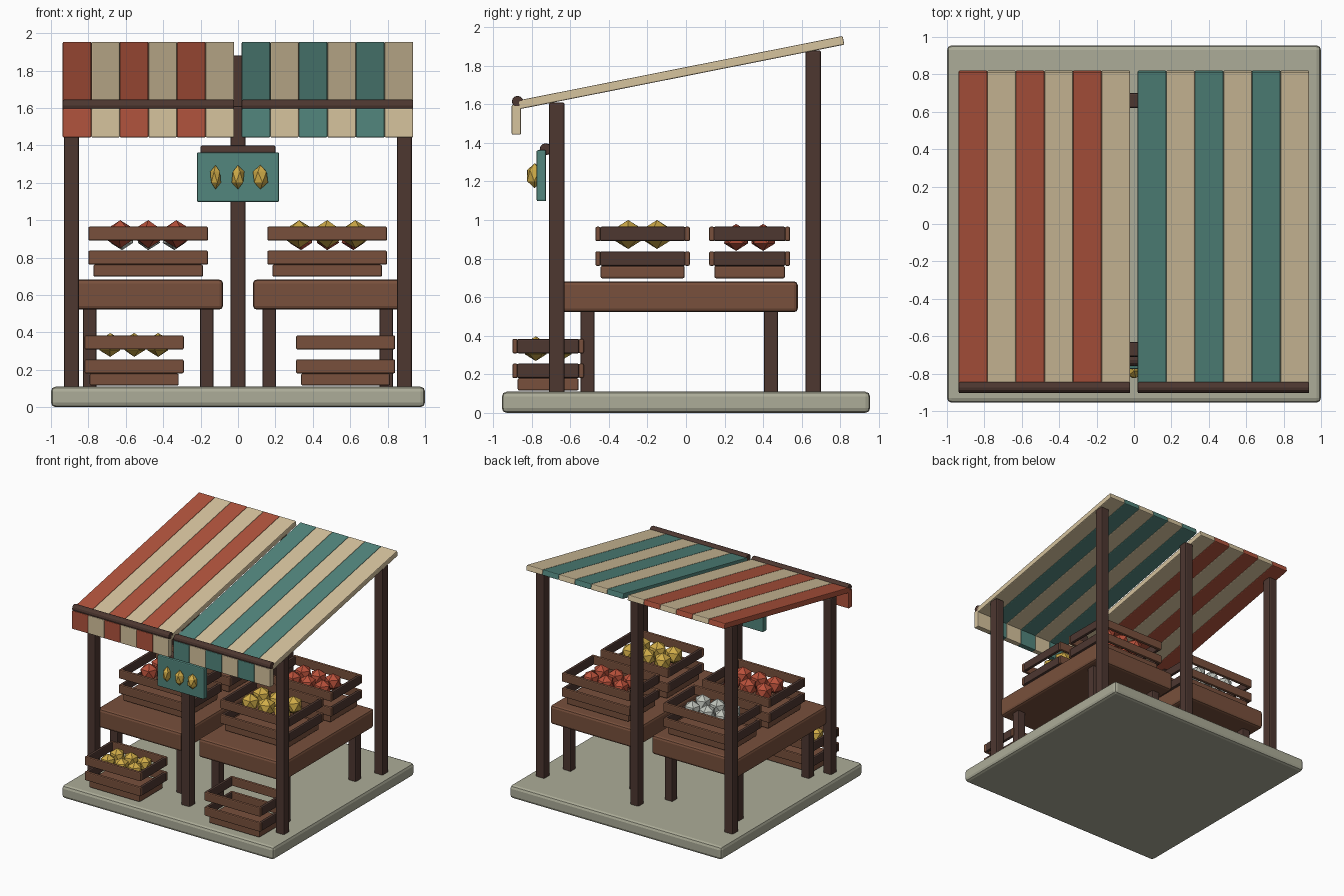
import bpy
import bmesh
import math
from mathutils import Matrix, Vector

default = bpy.data.objects.get("Cube")
if default:
    bpy.data.objects.remove(default, do_unlink=True)


def material(name, r, g, b):
    linear = [((c / 255 + 0.055) / 1.055) ** 2.4 for c in (r, g, b)] + [1.0]
    mat = bpy.data.materials.new(name)
    mat.use_nodes = True
    mat.diffuse_color = linear
    node = next(n for n in mat.node_tree.nodes if n.type == "BSDF_PRINCIPLED")
    node.inputs["Base Color"].default_value = linear
    node.inputs["Roughness"].default_value = 0.8
    return mat


STONE = material("pale stone", 172, 172, 152)
WOOD = material("brown wood", 120, 80, 60)
DARK = material("dark wood", 77, 55, 48)
CREAM = material("cream cloth", 214, 195, 158)
RED = material("red cloth", 177, 84, 61)
TEAL = material("teal cloth", 82, 134, 125)
GOLD = material("gold gem", 208, 172, 72)
RUBY = material("red gem", 184, 80, 58)
SILVER = material("silver gem", 190, 194, 186)


def add_object(name, bm, mat, location, tilt=0.0):
    mesh = bpy.data.meshes.new(name)
    bm.to_mesh(mesh)
    bm.free()
    mesh.materials.append(mat)
    obj = bpy.data.objects.new(name, mesh)
    obj.location = location
    obj.rotation_euler.x = tilt
    bpy.context.collection.objects.link(obj)
    return obj


def bevel(obj, width):
    mod = obj.modifiers.new("soft edges", "BEVEL")
    mod.width = width
    mod.segments = 2
    mod.limit_method = "ANGLE"
    return obj


def box(name, center, size, mat, width=0.008, tilt=0.0):
    bm = bmesh.new()
    bmesh.ops.create_cube(bm, size=1)
    bmesh.ops.scale(bm, vec=size, verts=bm.verts)
    return bevel(add_object(name, bm, mat, center, tilt), width)


def rod(name, center, length, radius):
    # Round bar lying along x
    bm = bmesh.new()
    bmesh.ops.create_cone(bm, cap_ends=True, segments=12, radius1=radius,
                          radius2=radius, depth=length,
                          matrix=Matrix.Rotation(math.pi / 2, 4, "Y"))
    return bevel(add_object(name, bm, DARK, center), 0.006)


def gem(name, center, radii, mat, turn=0.0):
    bm = bmesh.new()
    bmesh.ops.create_icosphere(bm, subdivisions=1, radius=1,
                               matrix=Matrix.Rotation(turn, 4, "Z"))
    bmesh.ops.scale(bm, vec=radii, verts=bm.verts)
    return add_object(name, bm, mat, center)


def crate(name, x, y, z, width, depth, gem_mat=None, gem_z=0.22, spacing=0.15):
    slat = 0.027
    box(name + "_tray", (x, y, z + 0.03),
        (width - 2 * slat, depth - 2 * slat, 0.064), WOOD)
    # Two tiers of slats: brown long sides, dark ends
    for level in (0.1, 0.228):
        for side in (-1, 1):
            box(name + "_long_slat", (x, y + side * (depth - slat) / 2, z + level),
                (width, slat, 0.075), WOOD)
            box(name + "_end_slat", (x + side * (width - slat) / 2, y, z + level),
                (slat, depth - 2 * slat + 0.006, 0.075), DARK)
    # Two rows of three gems
    if gem_mat:
        r = spacing / 2
        for col in (-1, 0, 1):
            for row in (-0.5, 0.5):
                gem(name + "_gem", (x + col * spacing, y + row * spacing, z + gem_z),
                    (r, r, r), gem_mat, turn=col * 0.5 + row)


# Ground slab
box("ground_slab", (0, 0, 0.055), (2, 1.91, 0.11), STONE, 0.025)

# Posts: three low in front, three tall behind
for x in (-0.89, 0, 0.89):
    for name, y, top in (("front_post", -0.67, 1.61), ("back_post", 0.66, 1.88)):
        box(name, (x, y, (top + 0.1) / 2), (0.08, 0.08, top - 0.1), DARK, 0.01)

# Tables with four legs each
for x in (-0.48, 0.48):
    box("table_top", (x, -0.035, 0.602), (0.8, 1.23, 0.16), WOOD, 0.02)
    for dx in (-0.313, 0.313):
        for y in (-0.51, 0.44):
            box("table_leg", (x + dx, y, 0.315), (0.073, 0.073, 0.43), DARK)

# Crates on the tables and on the ground
for x, front_gem, back_gem in ((-0.48, RUBY, SILVER), (0.477, GOLD, RUBY)):
    crate("front_table_crate", x, -0.225, 0.70, 0.64, 0.49, front_gem, 0.225)
    crate("back_table_crate", x, 0.33, 0.70, 0.64, 0.42, back_gem, 0.21, 0.14)
crate("gold_ground_crate", -0.555, -0.715, 0.118, 0.53, 0.37, GOLD, 0.215, 0.128)
crate("empty_ground_crate", 0.575, -0.715, 0.118, 0.53, 0.37)

# Striped awnings with hanging valance and front bar
low, high = Vector((0, -0.87, 1.597)), Vector((0, 0.817, 1.932))
mid, span = (low + high) / 2, high - low
slope = math.atan2(span.z, span.y)
stripe = 0.1527
for start, cloth in ((-0.937, RED), (0.02, TEAL)):
    for i in range(6):
        mat = CREAM if i % 2 else cloth
        x = start + (i + 0.5) * stripe
        box("awning_stripe", (x, mid.y, mid.z), (stripe, span.length, 0.046),
            mat, 0.006, slope)
        box("valance_stripe", (x, -0.88, 1.52), (stripe, 0.048, 0.155), mat, 0.006)
    rod("awning_bar", (start + 3 * stripe, -0.873, 1.614), 6 * stripe, 0.03)

# Hanging sign with three gems
box("sign_board", (0, -0.75, 1.23), (0.44, 0.05, 0.265), TEAL, 0.008)
rod("sign_bar", (0, -0.728, 1.367), 0.4, 0.031)
for x, width in ((-0.12, 0.032), (0, 0.038), (0.12, 0.045)):
    gem("sign_gem", (x, -0.785, 1.23), (width, 0.045, 0.065), GOLD, turn=x * 5)
